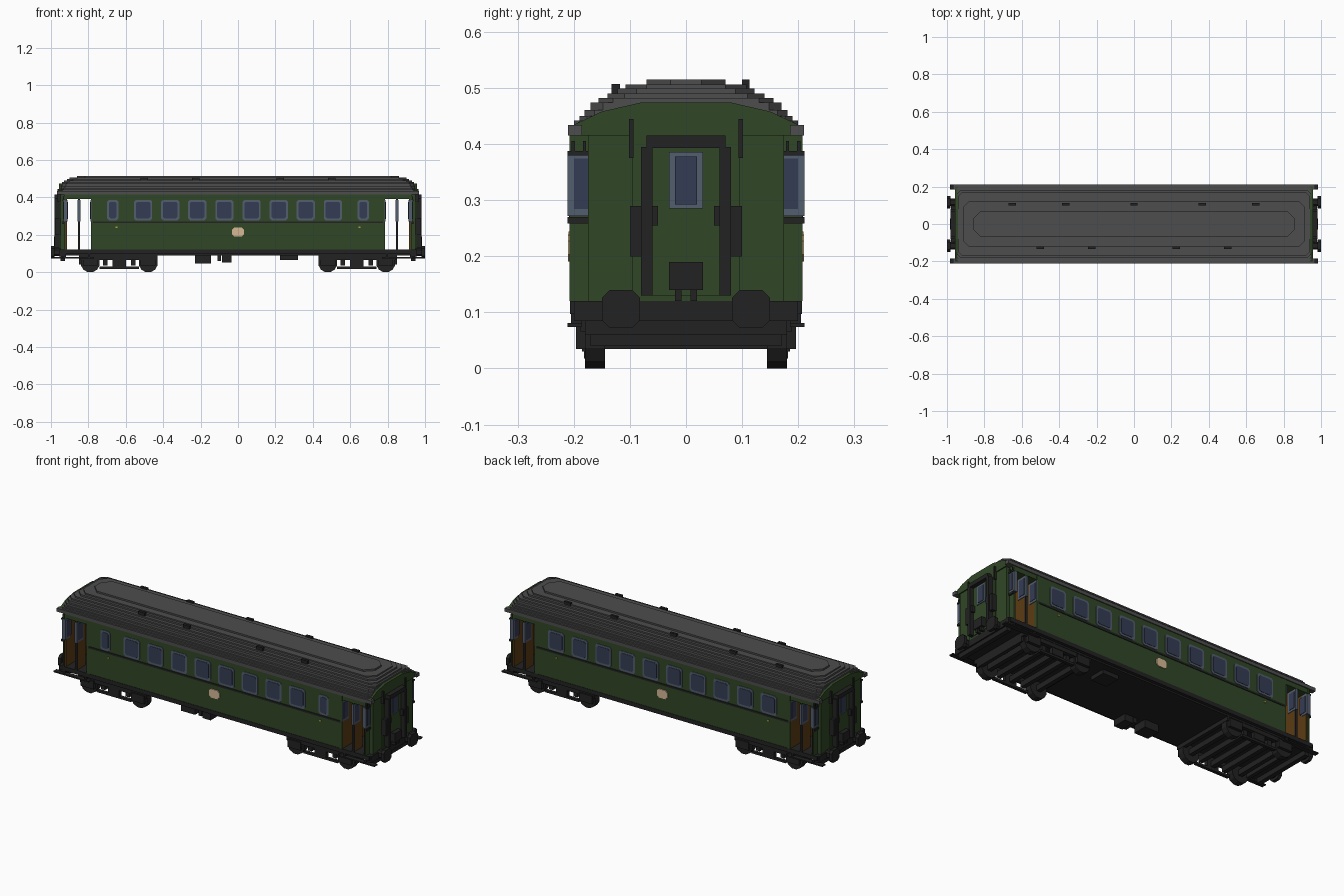
import bpy, bmesh, math
from mathutils import Matrix, Vector

if "Cube" in bpy.data.objects:
    bpy.data.objects.remove(bpy.data.objects["Cube"])


def material(name, rgb):
    m = bpy.data.materials.new(name)
    m.use_nodes = True
    m.diffuse_color = (*rgb, 1)
    bsdf = next(n for n in m.node_tree.nodes if n.type == 'BSDF_PRINCIPLED')
    bsdf.inputs["Base Color"].default_value = (*rgb, 1)
    bsdf.inputs["Roughness"].default_value = 0.8
    return m


GREEN = material("carriage green", (.03, .062, .019))
BLACK = material("frame black", (.016, .016, .016))
GREY = material("roof grey", (.075, .075, .075))
GLASS = material("window glass", (.036, .046, .09))
TRIM = material("window trim", (.085, .11, .155))
BROWN = material("door wood", (.11, .045, .007))
BEIGE = material("emblem beige", (.68, .48, .3))
GOLD = material("brass", (.5, .35, .06))


def finish(name, bm, mat):
    bmesh.ops.recalc_face_normals(bm, faces=bm.faces)
    me = bpy.data.meshes.new(name)
    bm.to_mesh(me)
    bm.free()
    me.materials.append(mat)
    ob = bpy.data.objects.new(name, me)
    bpy.context.collection.objects.link(ob)
    return ob


def boxes(name, mat, items, sx=(1,), sy=(1,)):
    """Boxes (x0, x1, y0, y1, z0, z1), repeated for each mirror sign."""
    bm = bmesh.new()
    for a in sx:
        for b in sy:
            for x0, x1, y0, y1, z0, z1 in items:
                mat4 = (Matrix.Translation((a * (x0 + x1) / 2, b * (y0 + y1) / 2, (z0 + z1) / 2))
                        @ Matrix.Diagonal((x1 - x0, y1 - y0, z1 - z0, 1)))
                bmesh.ops.create_cube(bm, size=1, matrix=mat4)
    return finish(name, bm, mat)


def prism(bm, pts, axis, lo, hi):
    """Extrude a 2D outline along an axis; the outline uses the other two axes."""
    def place(p, d):
        v = list(p)
        v.insert("xyz".index(axis), d)
        return v
    verts = [bm.verts.new(place(p, lo)) for p in pts]
    face = bm.faces.new(verts)
    ext = bmesh.ops.extrude_face_region(bm, geom=[face])
    step = Vector(place((0, 0), hi - lo))
    bmesh.ops.translate(bm, vec=step, verts=[v for v in ext["geom"] if isinstance(v, bmesh.types.BMVert)])


def octagon(u, v, hu, hv, c):
    """Rectangle of half sizes hu, hv with corners cut by c."""
    return [(u + a, v + b) for a, b in (
        (hu - c, -hv), (hu, c - hv), (hu, hv - c), (hu - c, hv),
        (c - hu, hv), (-hu, hv - c), (-hu, c - hv), (c - hu, -hv))]


BOTH = (1, -1)

# Main saloon body, entrance headers, and end walls
boxes("saloon_body", GREEN, [(-.775, .775, -.205, .205, .115, .425)])
boxes("entrance_header", GREEN, [(.77, .93, -.205, .205, .39, .425)], sx=BOTH)
boxes("end_wall", GREEN, [(.925, .95, -.175, .175, .115, .42),
                          (.95, .956, -.095, .095, .12, .42)], sx=BOTH)
bm = bmesh.new()
half = [(.205, .415), (.205, .432), (.15, .458), (.08, .474)]
arch = half + [(-y, z) for y, z in reversed(half)]
for s in BOTH:
    prism(bm, arch, 'x', s * .92, s * .956)
finish("end_gable", bm, GREEN)

# Stepped roof, each layer a chamfered slab
layers = [(.210, .948, .415, .434), (.200, .948, .434, .442), (.190, .946, .442, .450),
          (.181, .944, .450, .461), (.170, .942, .461, .474), (.156, .94, .474, .482),
          (.140, .93, .482, .490), (.122, .915, .490, .499), (.108, .90, .499, .506),
          (.070, .86, .506, .515)]
bm = bmesh.new()
for i, (hy, hx, z0, z1) in enumerate(layers):
    prism(bm, octagon(0, 0, hx, hy, .006 + .004 * i), 'z', z0, z1)
finish("roof", bm, GREY)
boxes("roof_corner_tab", GREY, [(.94, .967, .185, .21, .415, .434)], sx=BOTH, sy=BOTH)
vents = [(x - .02, x + .02, -.133, -.118, .485, .507) for x in (-.5, -.225, .225, .5)]
vents += [(x - .02, x + .02, .1, .113, .49, .515) for x in (-.65, -.365, 0, .365, .65)]
boxes("roof_vents", BLACK, vents)

# Side windows: ten wide on the back, eight wide and two narrow on the front
wide = [.0725 + .145 * k for k in range(5)]
front = [(s * x, .049) for x in wide[:4] for s in BOTH] + [(s * .67, .03) for s in BOTH]
back = [(s * x, .049) for x in wide for s in BOTH]
frames, panes = bmesh.new(), bmesh.new()
for side, row in ((-1, front), (1, back)):
    for x, w in row:
        prism(frames, octagon(x, .332, w, .055, .01), 'y', side * .204, side * .208)
        prism(panes, octagon(x, .332, w - .01, .044, .008), 'y', side * .206, side * .210)
finish("side_window_frames", frames, TRIM)
finish("side_window_glass", panes, GLASS)

# Belt line, sill band, corner pillars, emblem and brass handles
boxes("belt_line", BLACK, [(-.775, .775, .204, .2085, .262, .272)], sy=BOTH)
boxes("sill_band", BLACK, [(-.95, .95, -.207, .207, .097, .12)])
boxes("pillar", GREEN, [(.765, .785, .19, .207, .12, .415)], sx=BOTH, sy=BOTH)
bm = bmesh.new()
for s in BOTH:
    prism(bm, octagon(0, .215, .032, .024, .012), 'y', s * .204, s * .210)
finish("side_emblem", bm, BEIGE)
boxes("brass_handle", GOLD, [(.645, .655, .204, .209, .237, .244)], sx=BOTH, sy=BOTH)

# Entrance vestibules: wooden bulkhead, middle leaf and open outer leaf
boxes("bulkhead", BROWN, [(.775, .785, -.2, .2, .12, .39)], sx=BOTH)
boxes("end_lining", BROWN, [(.914, .925, -.2, .2, .12, .39)], sx=BOTH)
boxes("middle_door_leaf", BROWN, [(.846, .854, .13, .2, .12, .39)], sx=BOTH, sy=BOTH)
boxes("outer_door_leaf", GREEN, [(.922, .93, .17, .208, .12, .415)], sx=BOTH, sy=BOTH)
boxes("door_post", BLACK, [(.844, .856, .198, .207, .12, .39)], sx=BOTH, sy=BOTH)
faces = [(.784, .788), (.843, .857), (.911, .933)]
boxes("door_window_frames", TRIM, [(a, b, .150, .209, .272, .385) for a, b in faces[:2]]
      + [(faces[2][0], faces[2][1], .172, .211, .272, .385)], sx=BOTH, sy=BOTH)
boxes("door_window_glass", GLASS, [(a - .002, b + .002, .16, .2, .284, .374) for a, b in faces],
      sx=BOTH, sy=BOTH)
boxes("door_rails", BLACK, [(.925, .938, .14, .211, .258, .27),
                            (.925, .938, .172, .211, .38, .388),
                            (.93, .936, .178, .184, .388, .405),
                            (.93, .936, .198, .204, .388, .405)], sx=BOTH, sy=BOTH)

# End gangway: black frame around a green door
boxes("gangway_frame", BLACK, [(.95, .982, .06, .08, .13, .395),
                               (.95, .978, .05, .062, .255, .29),
                               (.95, .978, .08, .1, .2, .29),
                               (.95, .982, 0, .07, .393, .415),
                               (.95, .964, .094, .102, .375, .445)], sx=BOTH, sy=BOTH)
boxes("end_door", GREEN, [(.95, .96, -.06, .06, .13, .393)], sx=BOTH)
boxes("end_window_frame", TRIM, [(.95, .964, -.03, .03, .285, .386)], sx=BOTH)
boxes("end_window_glass", GLASS, [(.95, .967, -.02, .02, .292, .378)], sx=BOTH)
boxes("coupling_box", BLACK, [(.95, .985, -.03, .03, .14, .19),
                              (.95, .98, -.02, -.008, .12, .14),
                              (.95, .98, .008, .02, .12, .14)], sx=BOTH)

# Underframe, buffer beams, buffers and footboards
boxes("underframe", BLACK, [(-.95, .95, -.19, .19, .088, .1)])
boxes("buffer_beam", BLACK, [(.925, .958, -.2, .2, .085, .12),
                             (.925, .95, -.18, .18, .06, .09)], sx=BOTH)
bm = bmesh.new()
for s in BOTH:
    for y in (-.116, .116):
        prism(bm, octagon(y, .106, .02, .02, .008), 'x', s * .95, s * .985)
        prism(bm, octagon(y, .106, .034, .034, .014), 'x', s * .982, s * 1.0)
finish("buffers", bm, BLACK)
boxes("footboard", BLACK, [(.77, .985, .185, .211, .074, .081),
                           (.79, .80, .185, .205, .074, .1),
                           (.92, .93, .185, .205, .074, .1)], sx=BOTH, sy=BOTH)

# Bogies: wheels, side frames, tie bars and cross members
bm = bmesh.new()
for x in (-.79, -.48, .48, .79):
    for y in (-.162, .162):
        m = Matrix.Translation((x, y, .05)) @ Matrix.Rotation(math.pi / 2, 4, 'X') \
            @ Matrix.Rotation(math.pi / 12, 4, 'Z')
        bmesh.ops.create_cone(bm, cap_ends=True, segments=12, radius1=.0517, radius2=.0517,
                              depth=.036, matrix=m)
finish("wheels", bm, BLACK)
boxes("bogie_side", BLACK, [(.43, .85, .165, .188, .066, .092),
                            (.53, .74, .165, .182, .018, .03),
                            (.44, .52, .17, .196, .035, .08),
                            (.75, .83, .17, .196, .035, .08),
                            (.60, .67, .165, .185, .03, .066)], sx=BOTH, sy=BOTH)
boxes("bogie_cross_members", BLACK, [(x - .012, x + .012, -.17, .17, .035, .065)
                                     for x in (.48, .56, .635, .71, .79)]
      + [(.43, .45, -.17, .17, .066, .09), (.83, .85, -.17, .17, .04, .09)], sx=BOTH)

# Equipment boxes under the floor
boxes("underfloor_boxes", BLACK, [(-.23, -.145, -.17, -.09, .046, .09),
                                  (-.11, -.09, -.19, -.11, .06, .09),
                                  (-.085, -.035, -.19, -.11, .052, .09),
                                  (.225, .32, .06, .15, .066, .09)])
